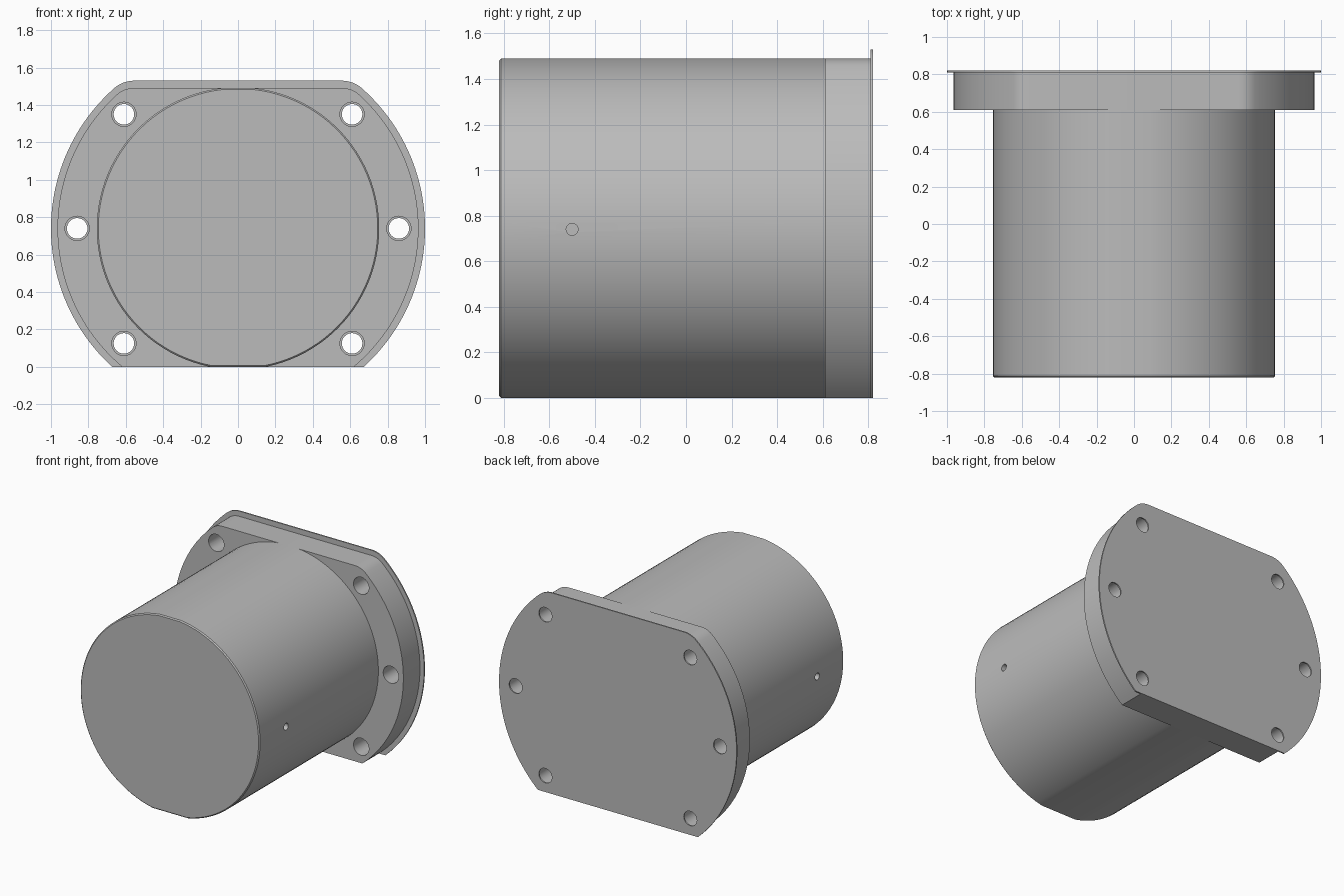
import bpy, bmesh, math
from mathutils import Vector

cube = bpy.data.objects.get("Cube")
if cube:
    bpy.data.objects.remove(cube)

AXIS_Z = 0.74   # height of the cylinder axis
TOP = 1.49      # upper flat of body and flange

metal = bpy.data.materials.new("grey metal")
metal.use_nodes = True
metal.diffuse_color = (0.5, 0.5, 0.5, 1)
metal.node_tree.nodes["Principled BSDF"].inputs["Base Color"].default_value = (0.5, 0.5, 0.5, 1)


def half_outline(radius, top, rounding, steps=48):
    """Right half of a circle with flat top and bottom, from bottom to top."""
    low = -math.asin(AXIS_Z / radius)
    high = math.asin((top - AXIS_Z) / radius)

    def arc(a):
        return Vector((radius * math.cos(a), AXIS_Z + radius * math.sin(a)))

    end = high - rounding / radius
    pts = [arc(low + (end - low) * i / steps) for i in range(steps + 1)]
    if rounding:
        corner, a = arc(high), pts[-1]
        b = corner - Vector((rounding, 0))
        for i in range(1, 7):
            t = i / 6
            pts.append(a * (1 - t) ** 2 + corner * 2 * t * (1 - t) + b * t * t)
    return pts


def slab(name, radius, top, y0, y1, rounding=0.0, chamfer=0.0):
    """Extrude the mirrored outline along y."""
    right = half_outline(radius, top, rounding)
    outline = right + [Vector((-p.x, p.y)) for p in reversed(right)]
    bm = bmesh.new()
    front = bm.faces.new([bm.verts.new((p.x, y0, p.y)) for p in outline])
    ext = bmesh.ops.extrude_face_region(bm, geom=[front], use_keep_orig=True)
    moved = [g for g in ext["geom"] if isinstance(g, bmesh.types.BMVert)]
    bmesh.ops.translate(bm, verts=moved, vec=(0, y1 - y0, 0))
    bmesh.ops.recalc_face_normals(bm, faces=bm.faces)
    if chamfer:
        rim = [e for e in bm.edges if all(abs(v.co.y - y0) < 1e-5 for v in e.verts)]
        bmesh.ops.bevel(bm, geom=rim, offset=chamfer, segments=1, affect='EDGES')
    mesh = bpy.data.meshes.new(name)
    bm.to_mesh(mesh)
    bm.free()
    mesh.materials.append(metal)
    obj = bpy.data.objects.new(name, mesh)
    bpy.context.collection.objects.link(obj)
    return obj


def drill(obj, location, radius, depth, rotation):
    """Cut one round hole and discard the cutter."""
    bpy.ops.mesh.primitive_cylinder_add(vertices=32, radius=radius, depth=depth,
                                        location=location, rotation=rotation)
    cutter = bpy.context.object
    cutter.hide_render = True
    cutter.data.materials.append(metal)
    mod = obj.modifiers.new("hole", 'BOOLEAN')
    mod.operation = 'DIFFERENCE'
    mod.solver = 'EXACT'
    mod.object = cutter
    select(obj)
    bpy.ops.object.modifier_apply(modifier=mod.name)
    bpy.data.objects.remove(cutter)


def select(obj):
    bpy.ops.object.select_all(action='DESELECT')
    obj.select_set(True)
    bpy.context.view_layer.objects.active = obj


# Main parts
body = slab("cylinder_body", 0.755, TOP, -0.82, 0.61, chamfer=0.008)
flange = slab("mounting_flange", 0.965, TOP, 0.61, 0.81, rounding=0.05)
plate = slab("back_plate", 1.0, 1.53, 0.81, 0.82, rounding=0.06)

# Bolt holes, slightly narrower in the back plate
along_y = (math.pi / 2, 0, 0)
for side in (-1, 1):
    for x, z in ((0.61, 1.35), (0.86, AXIS_Z), (0.61, 0.125)):
        drill(flange, (side * x, 0.71, z), 0.065, 0.4, along_y)
        drill(plate, (side * x, 0.81, z), 0.055, 0.2, along_y)
    # Small blind hole in the side of the body
    drill(body, (side * 0.755, -0.5, AXIS_Z), 0.026, 0.2, (0, math.pi / 2, 0))

for obj in (body, flange, plate):
    select(obj)
    bpy.ops.object.shade_smooth_by_angle(angle=math.radians(25))
